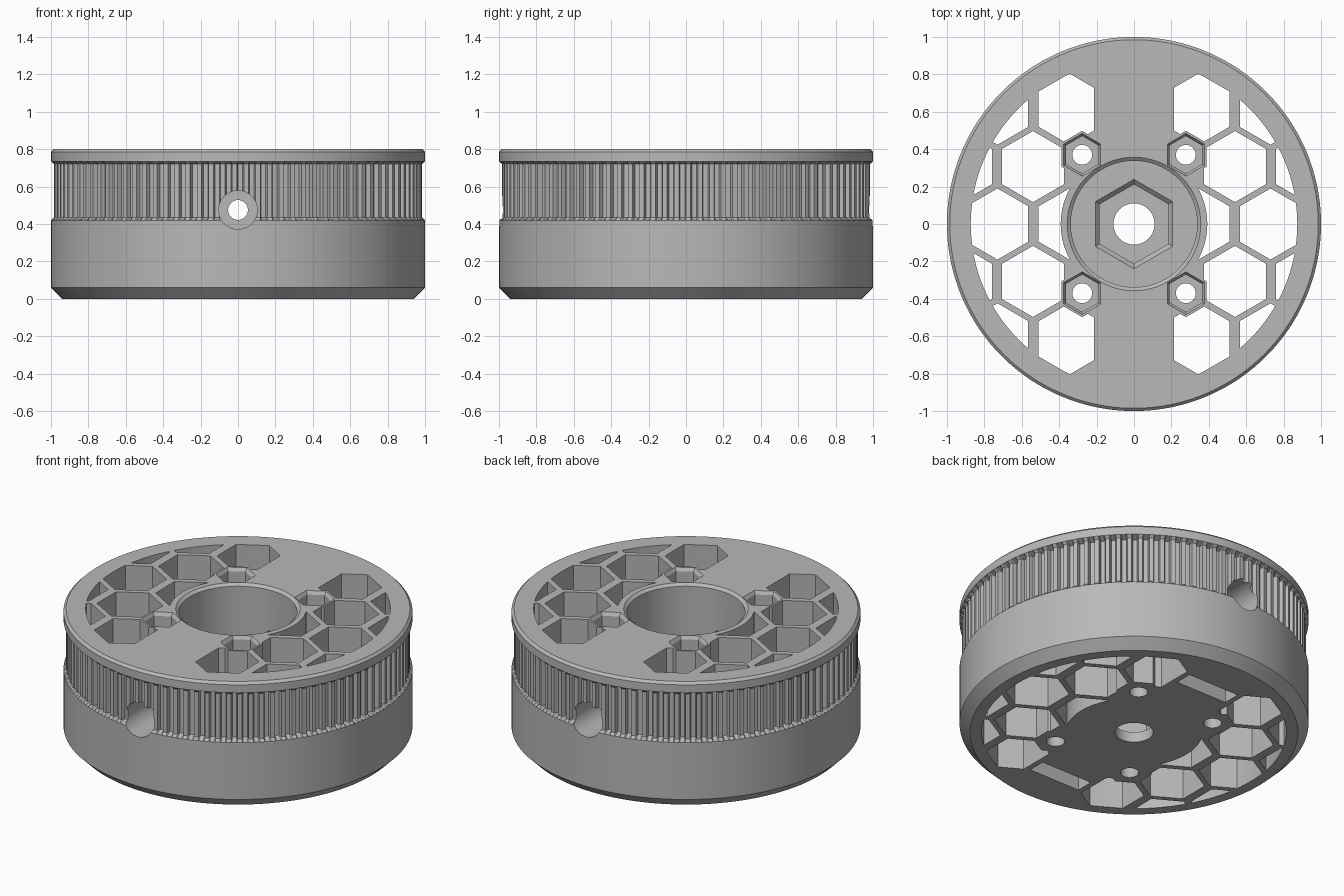
import bpy, bmesh, math
from mathutils import Matrix, Vector

cube = bpy.data.objects.get("Cube")
if cube:
    bpy.data.objects.remove(cube, do_unlink=True)

grey = bpy.data.materials.new("plain_grey")
grey.use_nodes = True
colour = (0.48, 0.48, 0.48, 1)
grey.diffuse_color = colour
grey.node_tree.nodes["Principled BSDF"].inputs["Base Color"].default_value = colour


def add_object(name, bm):
    bmesh.ops.recalc_face_normals(bm, faces=bm.faces)
    mesh = bpy.data.meshes.new(name)
    bm.to_mesh(mesh)
    bm.free()
    mesh.materials.append(grey)
    ob = bpy.data.objects.new(name, mesh)
    bpy.context.collection.objects.link(ob)
    return ob


def stack(bm, rings, matrix=Matrix()):
    """Skin a list of equal-length point loops and cap both ends."""
    loops = [[bm.verts.new(matrix @ Vector(p)) for p in ring] for ring in rings]
    for low, high in zip(loops, loops[1:]):
        for i in range(len(low)):
            j = (i + 1) % len(low)
            bm.faces.new((low[i], low[j], high[j], high[i]))
    bm.faces.new(loops[0][::-1])
    bm.faces.new(loops[-1])


def circle(n, z, r, x=0, y=0):
    # a six-sided circle has points facing front and back
    turn = math.pi / 6 if n == 6 else 0
    return [(x + r * math.cos(turn + math.tau * i / n),
             y + r * math.sin(turn + math.tau * i / n), z) for i in range(n)]


def prism(name, n, profile, x=0, y=0, matrix=Matrix()):
    bm = bmesh.new()
    stack(bm, [circle(n, z, r, x, y) for z, r in profile], matrix)
    return add_object(name, bm)


def box(name, size, centre):
    bm = bmesh.new()
    bmesh.ops.create_cube(bm, size=1, matrix=Matrix.Translation(centre) @ Matrix.Diagonal((*size, 1)))
    return add_object(name, bm)


def combine(target, cutter, operation="DIFFERENCE"):
    cutter.hide_render = True
    mod = target.modifiers.new("shape", "BOOLEAN")
    mod.operation = operation
    mod.solver = "EXACT"
    mod.object = cutter
    bpy.context.view_layer.objects.active = target
    bpy.ops.object.modifier_apply(modifier=mod.name)
    bpy.data.objects.remove(cutter, do_unlink=True)


# Wheel body: plain drum below, toothed belt track, flange on top
TEETH = 98
TOOTH = ((0, True), (0.4, True), (0.5, False), (0.9, False))
PROFILE = ((0, 0.94, 0.94), (0.06, 1, 1), (0.42, 1, 1), (0.435, 0.985, 0.96),
           (0.72, 0.985, 0.96), (0.735, 1, 1), (0.785, 1, 1), (0.8, 0.985, 0.985))
rings = []
for z, tip, root in PROFILE:
    ring = []
    for k in range(TEETH):
        for part, is_tip in TOOTH:
            a = math.tau * (k + part) / TEETH
            r = tip if is_tip else root
            ring.append((r * math.cos(a), r * math.sin(a), z))
    rings.append(ring)
bm = bmesh.new()
stack(bm, rings)
wheel = add_object("belt_wheel", bm)

# Honeycomb openings, kept clear of rim, hub, spine and nut bosses
ROW, HEX = 0.307, 0.19
cells = [(0.345, 0), (0.73, 0)]
for s in (-1, 1):
    cells += [(0.54, s * ROW), (0.925, s * ROW), (0.345, 2 * s * ROW), (0.73, 2 * s * ROW)]
bm = bmesh.new()
for side in (-1, 1):
    for x, y in cells:
        stack(bm, [circle(6, z, HEX, side * x, y) for z in (-0.1, 0.9)])
honeycomb = add_object("honeycomb_cutter", bm)
combine(honeycomb, prism("rim_limit", 128, ((-0.2, 0.873), (1, 0.873))), "INTERSECT")
combine(honeycomb, prism("hub_limit", 96, ((-0.2, 0.392), (1, 0.392))))
combine(honeycomb, box("spine_limit", (0.428, 3, 2), (0, 0, 0.4)))
nuts = [(sx * 0.277, sy * 0.37) for sx in (-1, 1) for sy in (-1, 1)]
for x, y in nuts:
    combine(honeycomb, prism("boss_limit", 6, ((-0.2, 0.128), (1, 0.128)), x, y))
combine(wheel, honeycomb)

# Hub: bearing seat, hexagonal nut pocket and axle hole
combine(wheel, prism("bearing_seat", 96, ((0.21, 0.338), (0.785, 0.338), (0.8, 0.357), (0.9, 0.357))))
combine(wheel, prism("axle_nut_pocket", 6, ((0.065, 0.212), (0.185, 0.212), (0.211, 0.24), (0.3, 0.24))))
combine(wheel, prism("axle_hole", 48, ((-0.1, 0.11), (0.4, 0.11))))

# Four small nut pockets with bolt holes
for x, y in nuts:
    combine(wheel, prism("nut_pocket", 6, ((0.5, 0.1), (0.78, 0.1), (0.801, 0.115), (0.9, 0.115)), x, y))
    combine(wheel, prism("bolt_hole", 32, ((-0.1, 0.053), (0.6, 0.053)), x, y))

# Radial clamp screws front and back, each with a slot open underneath
for s in (-1, 1):
    radial = Matrix.Translation((0, 0, 0.475)) @ Matrix.Rotation(-s * math.pi / 2, 4, "X")
    combine(wheel, box("clamp_slot", (0.36, 0.11, 0.7), (0, s * 0.655, 0.25)))
    combine(wheel, prism("screw_head_bore", 48, ((0.62, 0.103), (1.2, 0.103)), matrix=radial))
    combine(wheel, prism("screw_hole", 32, ((0.2, 0.053), (0.7, 0.053)), matrix=radial))

# Smooth round walls, crisp edges
bpy.ops.object.select_all(action="DESELECT")
wheel.select_set(True)
bpy.context.view_layer.objects.active = wheel
bpy.ops.object.shade_smooth_by_angle(angle=math.radians(25))
